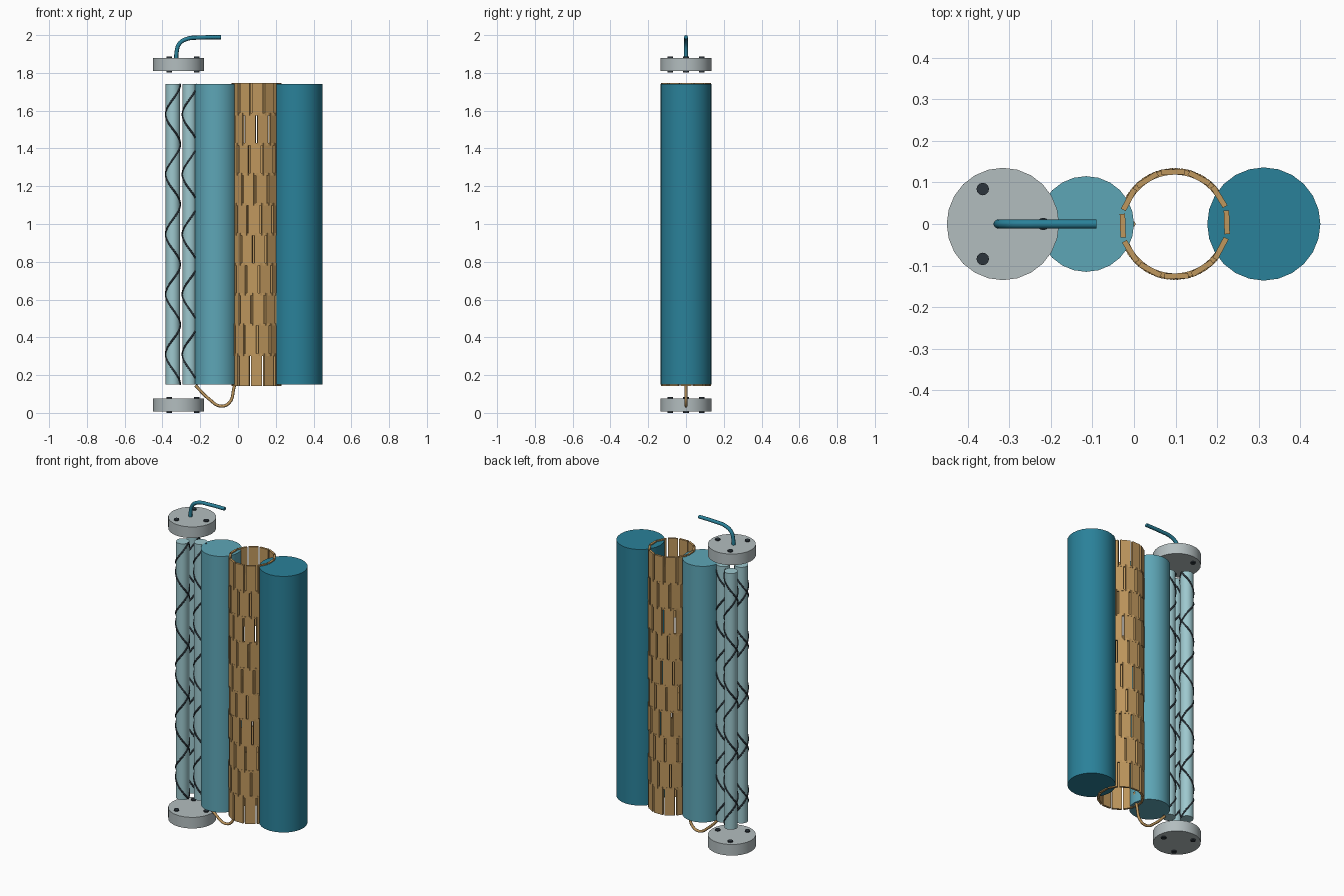
import bpy, math
from math import sin, cos, pi, radians
from mathutils import Matrix
import bmesh

if "Cube" in bpy.data.objects:
    bpy.data.objects.remove(bpy.data.objects["Cube"])


def material(name, r, g, b):
    m = bpy.data.materials.new(name)
    m.diffuse_color = (r, g, b, 1)
    m.use_nodes = True
    m.node_tree.nodes["Principled BSDF"].inputs["Base Color"].default_value = m.diffuse_color
    return m


STEEL = material("steel", 0.45, 0.51, 0.52)
DARK = material("dark_metal", 0.025, 0.035, 0.045)
PALE = material("pale_blue", 0.34, 0.58, 0.62)
MID = material("mid_teal", 0.11, 0.38, 0.47)
DEEP = material("deep_teal", 0.023, 0.22, 0.32)
TAN = material("tan", 0.52, 0.31, 0.11)

Z0, Z1 = 0.15, 1.74      # shared span of the long layers
CORE_X = -0.315          # axis of the conductor bundle and the end caps


def cylinder(name, x, y, z0, z1, r, mat, sides=24):
    bpy.ops.mesh.primitive_cylinder_add(vertices=sides, radius=r, depth=z1 - z0,
                                        location=(x, y, (z0 + z1) / 2))
    ob = bpy.context.object
    ob.name = name
    ob.data.materials.append(mat)
    bpy.ops.object.shade_smooth_by_angle(angle=radians(35))
    return ob


def tube(name, points, r, mat, smooth=False, sides=2):
    cu = bpy.data.curves.new(name, 'CURVE')
    cu.dimensions = '3D'
    cu.bevel_depth = r
    cu.bevel_resolution = sides
    cu.use_fill_caps = True
    if smooth:
        sp = cu.splines.new('BEZIER')
        sp.bezier_points.add(len(points) - 1)
        for bp, p in zip(sp.bezier_points, points):
            bp.co = p
            bp.handle_left_type = bp.handle_right_type = 'AUTO'
        sp.resolution_u = 8
    else:
        sp = cu.splines.new('POLY')
        sp.points.add(len(points) - 1)
        for sp_pt, p in zip(sp.points, points):
            sp_pt.co = (*p, 1)
    cu.materials.append(mat)
    ob = bpy.data.objects.new(name, cu)
    bpy.context.collection.objects.link(ob)
    return ob


# End caps, each with three through bolts
for label, z in (("bottom", 0.007), ("top", 1.81)):
    cylinder(f"{label}_cap", CORE_X, 0, z, z + 0.069, 0.135, STEEL)
    for i in range(3):
        a = i * 2 * pi / 3
        cylinder(f"{label}_cap_bolt_{i + 1}", CORE_X + 0.097 * cos(a), 0.097 * sin(a),
                 z - 0.007, z + 0.076, 0.015, DARK, 12)

# Bent lead coming out of the top cap
tube("top_lead", [(-0.325, 0, 1.84), (-0.325, 0, 1.91), (-0.31, 0, 1.955),
                  (-0.27, 0, 1.98), (-0.20, 0, 1.987), (-0.09, 0, 1.989)],
     0.011, DEEP, smooth=True)

# Three inner rods, each wrapped by two opposite-handed helical wires
ROD_R, TURNS, STEPS = 0.038, 5, 120
for i in range(3):
    a = i * 2 * pi / 3
    rx, ry = CORE_X + 0.059 * cos(a), 0.059 * sin(a)
    cylinder(f"rod_{i + 1}", rx, ry, Z0, Z1, ROD_R, PALE, 16)
    for hand, label in ((1, "left"), (-1, "right")):
        pts = []
        for s in range(STEPS + 1):
            t = s / STEPS
            w = hand * 2 * pi * TURNS * t
            pts.append((rx + ROD_R * cos(w), ry + ROD_R * sin(w), Z0 + (Z1 - Z0) * t))
        tube(f"rod_{i + 1}_{label}_wire", pts, 0.005, DARK, sides=1)

# Solid layers
cylinder("inner_sleeve", -0.115, 0, Z0, Z1, 0.115, MID)
cylinder("outer_jacket", 0.312, 0, Z0, Z1, 0.136, DEEP)

# Braided shield: staggered rings of small plates
ROWS, COUNT, PITCH = 10, 12, 0.159
bm = bmesh.new()
for row in range(ROWS):
    for k in range(COUNT):
        a = k * 2 * pi / COUNT + row * radians(16.87)
        m = (Matrix.Translation((0.098, 0, Z0 + PITCH * (row + 0.5)))
             @ Matrix.Rotation(a, 4, 'Z')
             @ Matrix.Translation((0.125, 0, 0))
             @ Matrix.Diagonal((0.013, 0.057, 0.172, 1)))
        bmesh.ops.create_cube(bm, size=1, matrix=m)
me = bpy.data.meshes.new("braided_shield")
bm.to_mesh(me)
bm.free()
me.materials.append(TAN)
bpy.context.collection.objects.link(bpy.data.objects.new("braided_shield", me))

# Drain wire looping below the sleeve
tube("drain_wire", [(-0.225, 0, 0.145), (-0.155, 0, 0.075), (-0.09, 0, 0.036),
                    (-0.045, 0, 0.055), (-0.022, 0, 0.13), (-0.004, 0, 0.22)],
     0.008, TAN, smooth=True)
